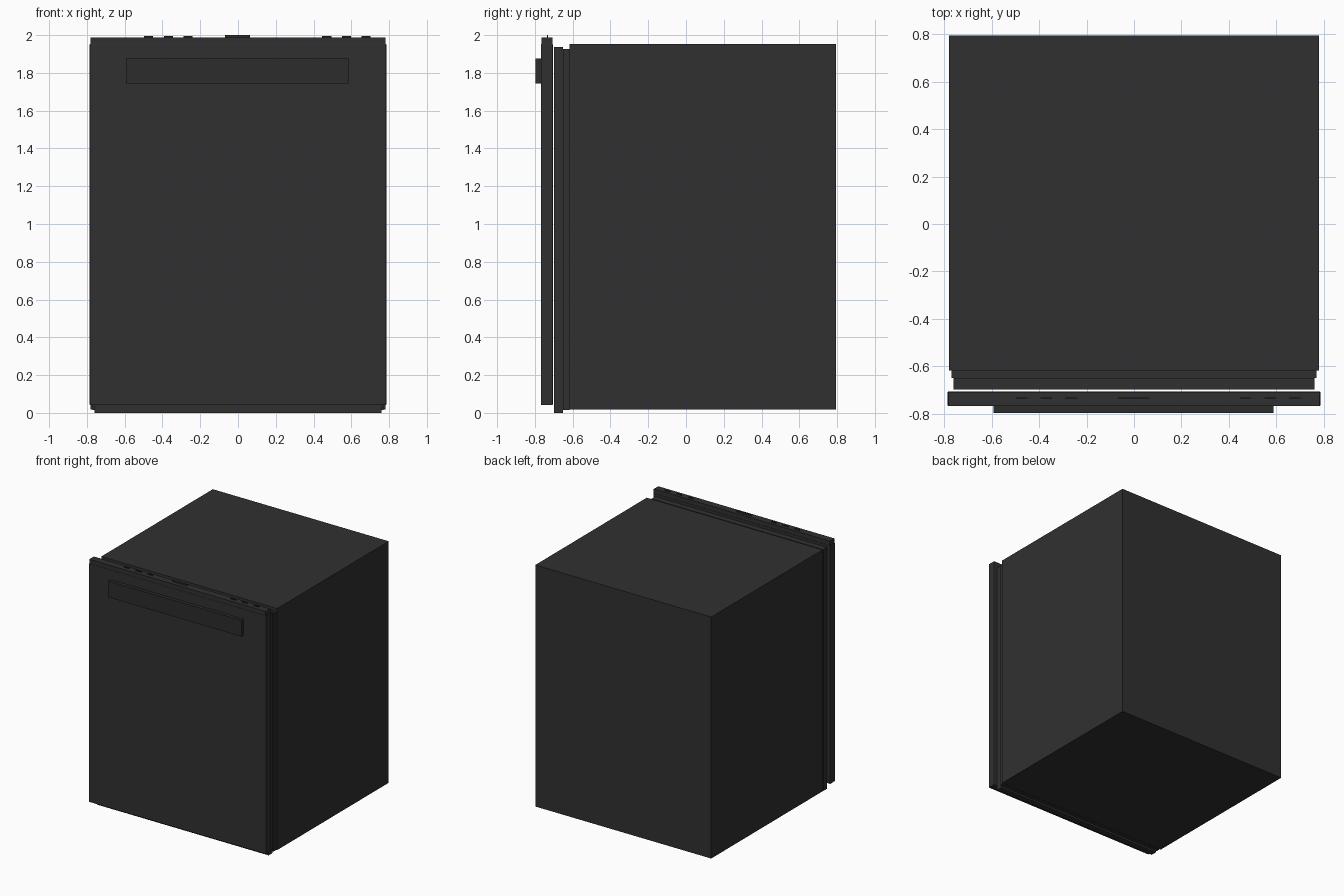
import bpy, bmesh
from mathutils import Vector

if "Cube" in bpy.data.objects:
    bpy.data.objects.remove(bpy.data.objects["Cube"])


def material(name, value):
    m = bpy.data.materials.new(name)
    m.diffuse_color = (value, value, value, 1)
    m.use_nodes = True
    m.node_tree.nodes["Principled BSDF"].inputs["Base Color"].default_value = m.diffuse_color
    return m


BLACK = material("black_enamel", 0.03)
DARK = material("dark_trim", 0.025)


def box(name, x, y, z, mat=BLACK, bevel=0.0):
    """Box from (min, max) ranges on each axis, with an optional rounded edge."""
    lo, hi = Vector((x[0], y[0], z[0])), Vector((x[1], y[1], z[1]))
    bm = bmesh.new()
    bmesh.ops.create_cube(bm, size=1)
    bmesh.ops.scale(bm, vec=hi - lo, verts=bm.verts)
    bmesh.ops.translate(bm, vec=(lo + hi) / 2, verts=bm.verts)
    mesh = bpy.data.meshes.new(name)
    bm.to_mesh(mesh)
    bm.free()
    mesh.materials.append(mat)
    ob = bpy.data.objects.new(name, mesh)
    bpy.context.collection.objects.link(ob)
    if bevel:
        mod = ob.modifiers.new("rounded_edges", "BEVEL")
        mod.width = bevel
        mod.segments = 2
    return ob


# Cabinet with its two stepped front frames
box("cabinet", (-0.78, 0.78), (-0.617, 0.795), (0.017, 1.953))
box("frame_flange", (-0.77, 0.77), (-0.65, -0.617), (0.015, 1.927))
box("front_frame", (-0.76, 0.76), (-0.698, -0.65), (0.0, 1.937))

# Door and the control strip along its top edge
box("door", (-0.785, 0.785), (-0.768, -0.705), (0.042, 1.953), bevel=0.003)
box("control_strip", (-0.782, 0.782), (-0.766, -0.708), (1.953, 1.987))

# Handle plate
box("handle", (-0.592, 0.588), (-0.796, -0.767), (1.745, 1.875), DARK)

# Display and thin buttons on the control strip
box("display", (-0.068, 0.064), (-0.735, -0.731), (1.985, 2.0), DARK)
for i, cx in enumerate((-0.473, -0.369, -0.264, 0.47, 0.574, 0.678)):
    box(f"button_{i + 1}", (cx - 0.024, cx + 0.024), (-0.735, -0.731), (1.985, 1.994), DARK)
